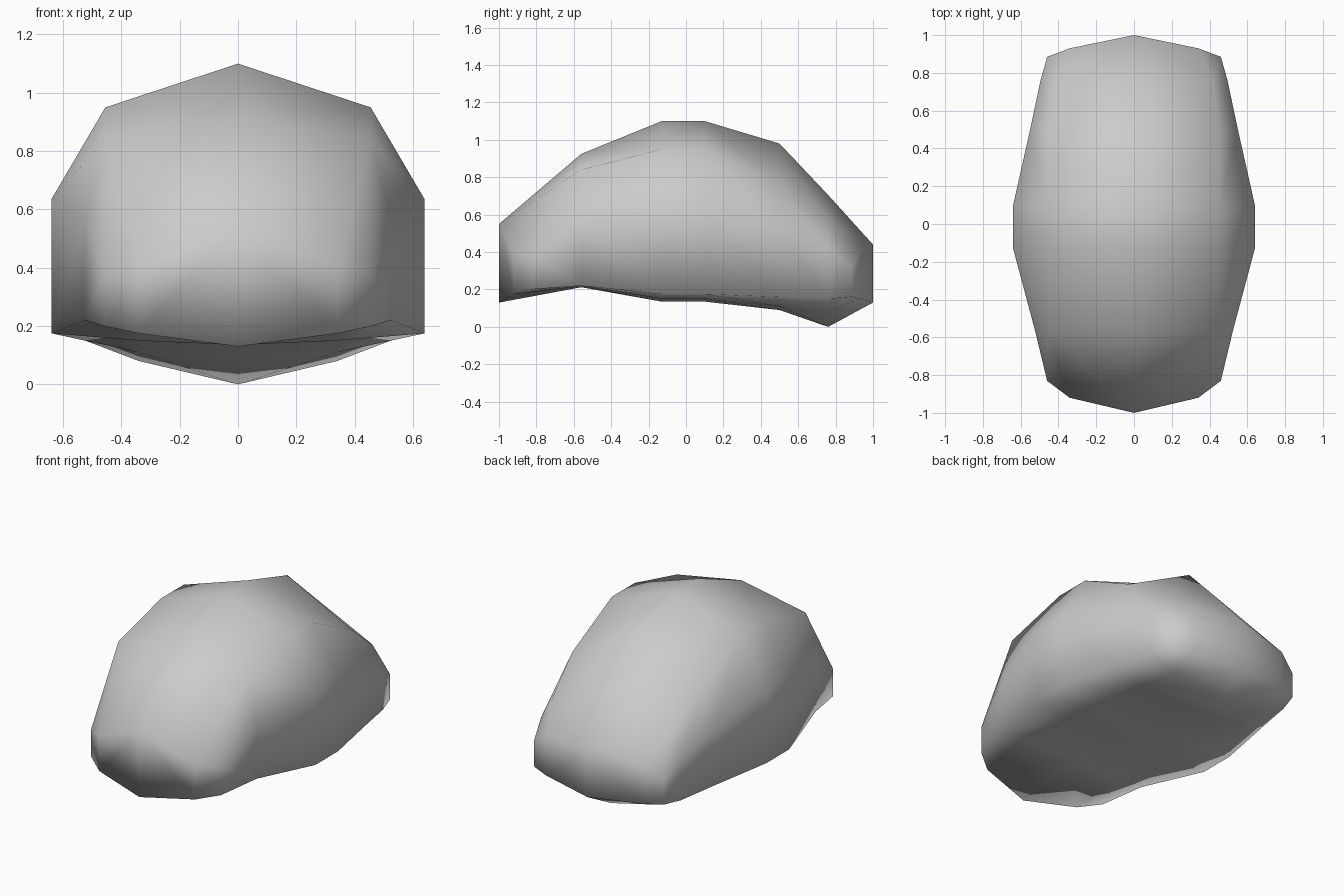
import bpy, bmesh

if "Cube" in bpy.data.objects:
    bpy.data.objects.remove(bpy.data.objects["Cube"])

MID = 0.34  # half width of the lower keel / end panels


def section(y, top, sx, sz, wx, wz, wb, mid, keel):
    """Half cross-section across the body, from the top ridge to the keel."""
    return [(0, y, top), (sx, y, sz), (wx, y, wz),
            (wx, y, wb), (MID, y, mid), (0, y, keel)]


def end(tip, panel, corner, upper, lower):
    """Half end ring, bulging towards the tip."""
    return [(0, tip, upper[0]), (MID, panel, upper[1]), (0.46, corner, upper[2]),
            (0.46, corner, lower[2]), (MID, panel, lower[1]), (0, tip, lower[0])]


# Half rings from front to back
rings = [
    end(-1.0, -0.92, -0.83, (0.55, 0.40, 0.38), (0.13, 0.175, 0.20)),
    section(-0.56, 0.925, 0.455, 0.84, 0.525, 0.56, 0.22, 0.217, 0.212),
    section(-0.13, 1.10, 0.455, 0.95, 0.64, 0.635, 0.175, 0.15, 0.135),
    section(0.10, 1.10, 0.455, 0.95, 0.64, 0.635, 0.175, 0.15, 0.135),
    section(0.50, 0.98, 0.455, 0.75, 0.55, 0.52, 0.16, 0.11, 0.09),
    section(0.76, 0.705, 0.42, 0.55, 0.495, 0.42, 0.15, 0.08, 0.0),
    end(1.0, 0.93, 0.885, (0.44, 0.40, 0.32), (0.13, 0.15, 0.16)),
]

# Rounded shell body: loft the half rings and close both ends
bm = bmesh.new()
grid = [[bm.verts.new(p) for p in ring] for ring in rings]
last = len(grid) - 2
for n, (a, b) in enumerate(zip(grid, grid[1:])):
    for i in range(5):
        if i < 2 and n in (0, last):
            # Upper end corners: split so that the shoulder stays full
            e, s = (a, b) if n == 0 else (b, a)
            k, m = (i, i + 1) if i == 0 else (i + 1, i)
            bm.faces.new((e[k], e[m], s[m]))
            bm.faces.new((e[k], s[m], s[k]))
        else:
            bm.faces.new((a[i], a[i + 1], b[i + 1], b[i]))
for r in (grid[0], grid[-1]):
    bm.faces.new((r[0], r[1], r[4], r[5]))
    bm.faces.new((r[1], r[2], r[3], r[4]))

# Mirror to the other side
half = bm.verts[:] + bm.edges[:] + bm.faces[:]
bmesh.ops.mirror(bm, geom=half, axis='X', merge_dist=0.0001)
bmesh.ops.remove_doubles(bm, verts=bm.verts[:], dist=0.0001)
bmesh.ops.recalc_face_normals(bm, faces=bm.faces[:])
for f in bm.faces:
    f.smooth = True

mesh = bpy.data.meshes.new("shell_body")
bm.to_mesh(mesh)
bm.free()
body = bpy.data.objects.new("shell_body", mesh)
bpy.context.collection.objects.link(body)
